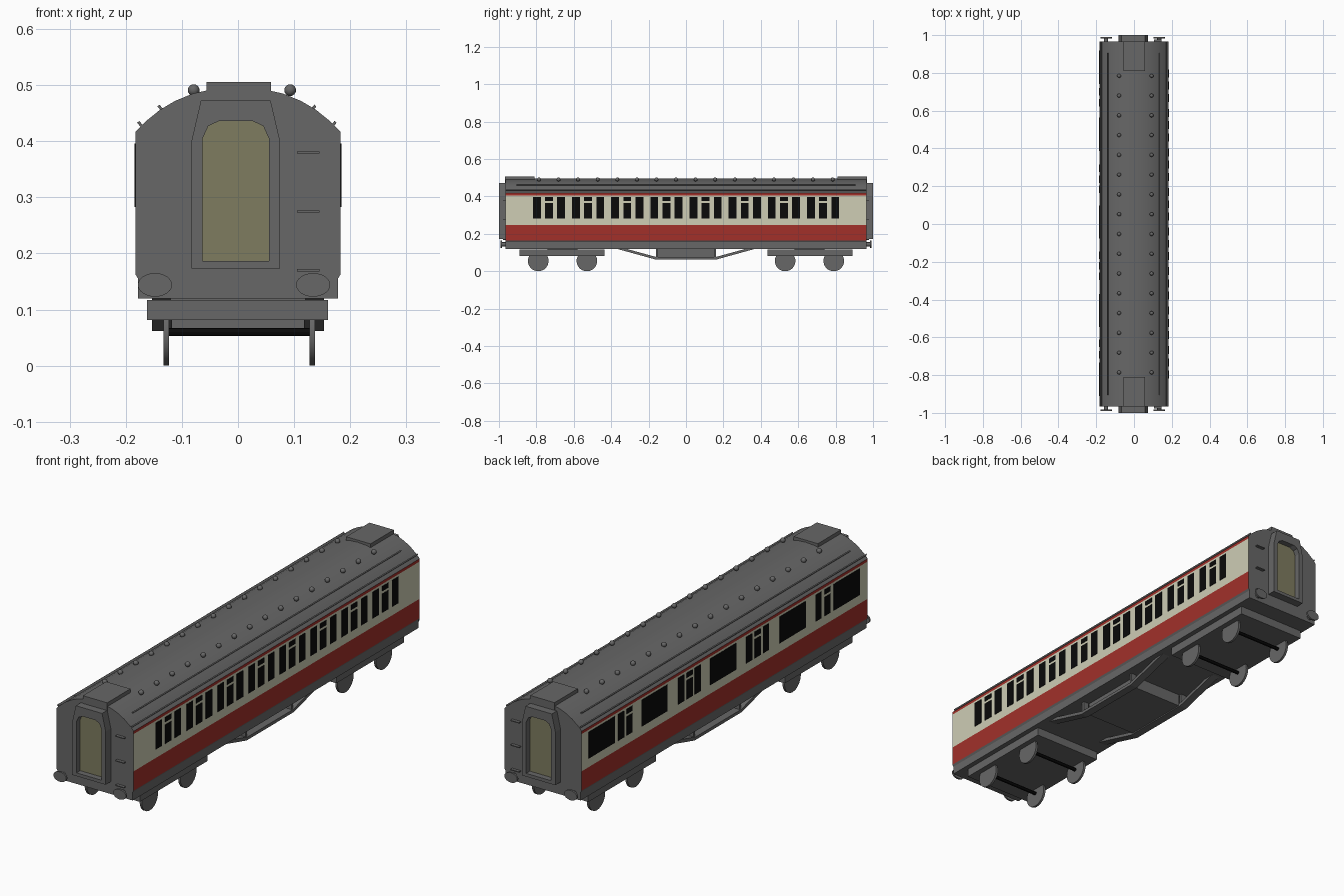
import bpy, bmesh, math
from mathutils import Matrix, Vector

if "Cube" in bpy.data.objects:
    bpy.data.objects.remove(bpy.data.objects["Cube"])


def mat(name, rgb):
    m = bpy.data.materials.new(name)
    m.diffuse_color = (*rgb, 1)
    m.use_nodes = True
    m.node_tree.nodes["Principled BSDF"].inputs["Base Color"].default_value = m.diffuse_color
    return m


GREY = mat("grey", (0.135, 0.135, 0.135))
CREAM = mat("cream", (0.62, 0.61, 0.46))
RED = mat("red", (0.36, 0.03, 0.023))
BLACK = mat("black", (0.003, 0.003, 0.003))
OLIVE = mat("olive", (0.21, 0.20, 0.115))


def finish(name, bm, *mats, smooth=False):
    bmesh.ops.recalc_face_normals(bm, faces=bm.faces)
    me = bpy.data.meshes.new(name)
    bm.to_mesh(me)
    bm.free()
    ob = bpy.data.objects.new(name, me)
    bpy.context.collection.objects.link(ob)
    for m in mats:
        me.materials.append(m)
    if smooth:
        bpy.context.view_layer.objects.active = ob
        ob.select_set(True)
        bpy.ops.object.shade_smooth_by_angle(angle=math.radians(30))
        ob.select_set(False)
    return ob


def add_box(bm, x0, x1, y0, y1, z0, z1):
    m = Matrix.Translation(((x0 + x1) / 2, (y0 + y1) / 2, (z0 + z1) / 2))
    bmesh.ops.create_cube(bm, size=1, matrix=m @ Matrix.Diagonal((x1 - x0, y1 - y0, z1 - z0, 1)))


def box(name, m, *dims):
    bm = bmesh.new()
    add_box(bm, *dims)
    return finish(name, bm, m)


def add_prism(bm, pts, vec):
    """Extrude a closed outline of 3D points along vec."""
    f = bm.faces.new([bm.verts.new(p) for p in pts])
    new = bmesh.ops.extrude_face_region(bm, geom=[f], use_keep_orig=True)
    bmesh.ops.translate(bm, vec=vec, verts=[v for v in new["geom"] if isinstance(v, bmesh.types.BMVert)])


def add_cyl(bm, r, depth, loc, axis, sx=1, segs=24):
    rot = Matrix.Rotation(math.pi / 2, 4, axis)
    bmesh.ops.create_cone(bm, cap_ends=True, segments=segs, radius1=r, radius2=r, depth=depth,
                          matrix=Matrix.Translation(loc) @ Matrix.Diagonal((sx, 1, 1, 1)) @ rot)


# Coach body: one cross-section, banded by height
HALF = [(0.178, 0.12), (0.178, 0.155), (0.183, 0.163), (0.183, 0.246), (0.183, 0.405), (0.183, 0.417),
        (0.165, 0.435), (0.139, 0.456), (0.112, 0.472), (0.08, 0.485), (0.04, 0.494)]
section = HALF + [(0, 0.497)] + [(-x, z) for x, z in reversed(HALF)]
bm = bmesh.new()
add_prism(bm, [(x, -0.965, z) for x, z in section], (0, 1.93, 0))
bm.normal_update()
for f in bm.faces:
    z = f.calc_center_median().z
    if abs(f.normal.x) > 0.99 and z > 0.163:
        f.material_index = 1 if 0.246 < z < 0.405 else 2
finish("coach_body", bm, GREY, CREAM, RED, smooth=True)

# Windows: thin plates; the opening ones have a bar near the top
right, left = bmesh.new(), bmesh.new()


def window(bm, side, y0, y1, bar=False):
    xs = sorted((side * 0.180, side * 0.1845))
    for z0, z1 in ([(0.283, 0.364), (0.375, 0.396)] if bar else [(0.283, 0.396)]):
        add_box(bm, *xs, y0, y1, z0, z1)


for i in range(8):
    c = -0.7325 + i * 0.2093
    for k in (-1, 0, 1):
        window(right, 1, c + k * 0.065 - 0.021, c + k * 0.065 + 0.021, k == 0)
finish("compartment_windows", right, BLACK)
for c in (0.83, 0.475, 0.01, -0.458, -0.822):
    window(left, -1, c - 0.088, c + 0.088)
for c, bar in ((0.70, 0), (0.643, 1), (0.295, 0), (0.237, 1), (0.183, 0),
               (-0.165, 0), (-0.222, 1), (-0.277, 0), (-0.632, 0), (-0.693, 1)):
    window(left, -1, c - 0.02, c + 0.02, bar)
finish("corridor_windows", left, BLACK)

# Roof: ventilators, gutters, rain strips
bm = bmesh.new()
for i in range(16):
    for x in (-0.079, 0.093):
        bmesh.ops.create_uvsphere(bm, u_segments=12, v_segments=8, radius=0.0105,
                                  matrix=Matrix.Translation((x, -0.786 + i * 0.1047, 0.491)))
finish("roof_ventilators", bm, GREY, smooth=True)
for s, label in ((-1, "left"), (1, "right")):
    for name, x, z, y in (("gutter", 0.172, 0.430, 0.965), ("rain_strip", 0.136, 0.459, 0.905)):
        ob = box(f"{label}_{name}", GREY, -0.0025, 0.0025, -y, y, -0.007, 0.006)
        ob.location = (s * x - 0.002, 0, z)
        ob.rotation_euler.y = s * math.radians(40)

# Parts at both ends
OUT = [(0.079, 0.173), (0.079, 0.40), (0.062, 0.473), (0.03, 0.473)]
INN = [(0.059, 0.187), (0.059, 0.405), (0.049, 0.427), (0.03, 0.436)]
for s, label in ((-1, "front"), (1, "back")):
    ys = lambda a, b: sorted((s * a, s * b))
    box(f"{label}_roof_hatch", GREY, -0.056, 0.059, *ys(0.81, 0.967), 0.47, 0.506)

    # Gangway frame around a recessed door
    bm = bmesh.new()
    loops = []
    for half, y in ((OUT, 0.96), (OUT, 1.0), (INN, 1.0), (INN, 0.975)):
        pts = half + [(-x, z) for x, z in reversed(half)]
        loops.append([bm.verts.new((x - 0.004, s * y, z)) for x, z in pts])
    for a, b in zip(loops, loops[1:]):
        for i in range(8):
            j = (i + 1) % 8
            bm.faces.new((a[i], a[j], b[j], b[i]))
    bm.faces.new(loops[0])
    bm.faces.new(loops[-1]).material_index = 1
    finish(f"{label}_gangway", bm, GREY, OLIVE)

    # Buffers with oval heads
    bm = bmesh.new()
    for x in (-0.148, 0.134):
        add_cyl(bm, 0.011, 0.03, (x, s * 0.972, 0.144), 'X')
        add_cyl(bm, 0.021, 0.008, (x, s * 0.987, 0.144), 'X', sx=1.45)
    finish(f"{label}_buffers", bm, GREY, smooth=True)

    # End steps
    bm = bmesh.new()
    for z in (0.38, 0.275, 0.17):
        add_box(bm, 0.105, 0.145, *ys(0.96, 0.978), z - 0.002, z + 0.002)
    finish(f"{label}_end_steps", bm, GREY)

    # Bogie frame, wheels and axles
    box(f"{label}_bogie_frame", GREY, -0.162, 0.16, *ys(0.435, 0.891), 0.081, 0.117)
    box(f"{label}_bogie_pivot", GREY, -0.12, 0.12, *ys(0.58, 0.74), 0.11, 0.125)
    wheels, axles = bmesh.new(), bmesh.new()
    for y in (0.53, 0.79):
        for x in (-0.128, 0.132):
            add_cyl(wheels, 0.055, 0.01, (x, s * y, 0.055), 'Y', segs=32)
        add_cyl(axles, 0.0075, 0.25, (0.002, s * y, 0.06), 'Y', segs=12)
    finish(f"{label}_wheels", wheels, GREY, smooth=True)
    finish(f"{label}_axles", axles, BLACK, smooth=True)

# Underframe trusses and equipment box
bm = bmesh.new()
truss = [(-0.385, 0.124), (-0.16, 0.062), (0.16, 0.062), (0.385, 0.124),
         (0.335, 0.124), (0.155, 0.075), (-0.155, 0.075), (-0.335, 0.124)]
for x in (-0.153, 0.118):
    add_prism(bm, [(x, y, z) for y, z in truss], (0.035, 0, 0))
    for y in (-0.155, 0.155):
        add_box(bm, x + 0.005, x + 0.03, y - 0.006, y + 0.006, 0.07, 0.122)
finish("underframe_trusses", bm, GREY)
box("equipment_box", GREY, -0.12, 0.12, -0.15, 0.15, 0.067, 0.122)
